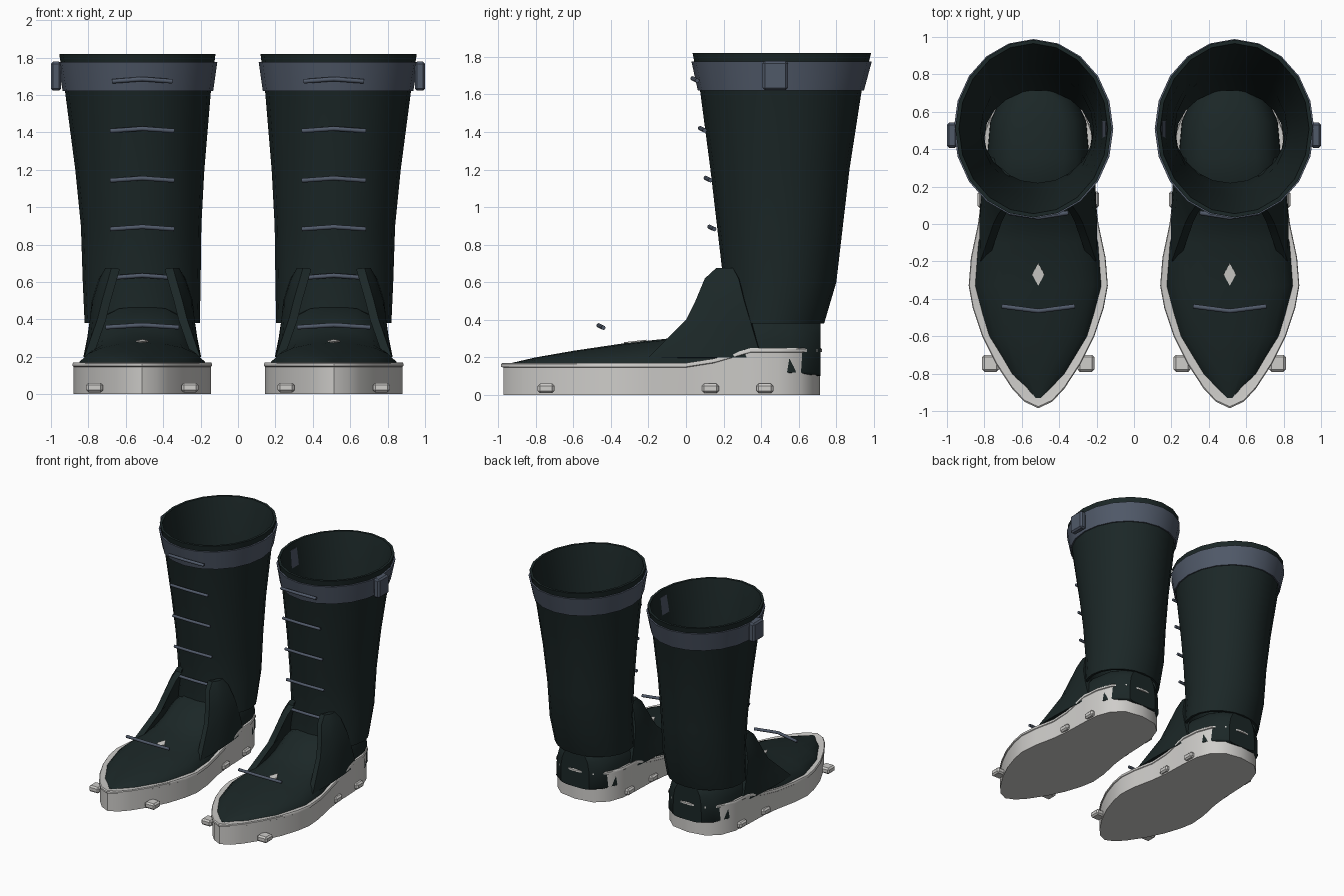
import bpy
import bmesh
from math import sin, cos, pi, copysign
from mathutils import Matrix, Vector

cube = bpy.data.objects.get("Cube")
if cube:
    bpy.data.objects.remove(cube, do_unlink=True)

CX = 0.512  # centre line of one boot; the other is mirrored


def material(name, rgb):
    m = bpy.data.materials.new(name)
    m.use_nodes = True
    m.diffuse_color = (*rgb, 1)
    m.node_tree.nodes["Principled BSDF"].inputs["Base Color"].default_value = (*rgb, 1)
    return m


LEATHER = material("dark leather", (0.011, 0.02, 0.02))
RUBBER = material("pale rubber", (0.62, 0.61, 0.59))
STRAP = material("slate strap", (0.08, 0.1, 0.14))


def finish(ob, mat, angle=0.6):
    """Colour, shade and mirror a part onto the second boot."""
    ob.data.materials.append(mat)
    if ob.type == "MESH":
        bpy.ops.object.select_all(action="DESELECT")
        ob.select_set(True)
        bpy.context.view_layer.objects.active = ob
        bpy.ops.object.shade_smooth_by_angle(angle=angle)
    ob.modifiers.new("Mirror", "MIRROR").use_mirror_merge = False
    return ob


def mesh_object(name, bm):
    bmesh.ops.recalc_face_normals(bm, faces=bm.faces)
    me = bpy.data.meshes.new(name)
    bm.to_mesh(me)
    bm.free()
    ob = bpy.data.objects.new(name, me)
    bpy.context.collection.objects.link(ob)
    return ob


def loft(name, rings, mat, caps=True, loop=False):
    """Skin closed rings; caps are strips bridging the two halves of a ring."""
    bm = bmesh.new()
    rows = [[bm.verts.new(p) for p in ring] for ring in rings]
    n = len(rows[0])
    pairs = list(zip(rows, rows[1:])) + ([(rows[-1], rows[0])] if loop else [])
    for a, b in pairs:
        for i in range(n):
            j = (i + 1) % n
            bm.faces.new((a[i], a[j], b[j], b[i]))
    for r in (rows[0], rows[-1]) if caps else ():
        for i in range(n // 2):
            ids = dict.fromkeys((i, i + 1, n - i - 1, (n - i) % n))
            if len(ids) > 2:
                bm.faces.new([r[k] for k in ids])
    return finish(mesh_object(name, bm), mat)


def box(name, centre, size, mat, bevel=0.012, tilt=None):
    bm = bmesh.new()
    bmesh.ops.create_cube(bm, size=1)
    bmesh.ops.scale(bm, vec=size, verts=bm.verts)
    if bevel:
        bmesh.ops.bevel(bm, geom=bm.edges[:], offset=bevel, segments=1, affect="EDGES")
    if tilt:
        bmesh.ops.rotate(bm, matrix=tilt, verts=bm.verts)
    bmesh.ops.translate(bm, vec=centre, verts=bm.verts)
    return finish(mesh_object(name, bm), mat, 0.4)


# Shaft rows: height, centre x, centre y, radius x, radius y
SHAFT = [(0.38, 0.512, 0.46, 0.308, 0.275), (0.60, 0.515, 0.50, 0.315, 0.30),
         (0.90, 0.518, 0.50, 0.322, 0.335), (1.20, 0.525, 0.50, 0.345, 0.37),
         (1.62, 0.535, 0.505, 0.39, 0.43), (1.82, 0.538, 0.51, 0.418, 0.475)]


def oval(row, grow=0.0, sides=20):
    z, x, y, rx, ry = row
    return [(x + (rx + grow) * cos(2 * pi * i / sides),
             y + (ry + grow) * sin(2 * pi * i / sides), z) for i in range(sides)]


def shaft_at(z):
    for a, b in zip(SHAFT, SHAFT[1:]):
        if z <= b[0]:
            return Vector(a).lerp(Vector(b), (z - a[0]) / (b[0] - a[0]))


# Shaft: open double-walled tube
loft("shaft", [oval(r) for r in SHAFT] + [oval(r, -0.02) for r in reversed(SHAFT)],
     LEATHER, caps=False, loop=True)

# Cuff band, outer buckle and the inner plate behind the cuff
low, high = shaft_at(1.62), shaft_at(1.775)
loft("cuff", [oval(low, 0.002), oval(low, 0.012), oval(high, 0.015), oval(high, 0.002)],
     STRAP, caps=False, loop=True)
box("buckle", (0.973, 0.475, 1.70), (0.054, 0.135, 0.155), STRAP)
box("inner_plate", (0.155, 0.51, 1.70), (0.012, 0.2, 0.14), STRAP, 0,
    Matrix.Rotation(-0.13, 3, "Y"))

# Sole outline from toe to heel: y, half width
OUTLINE = [(-0.985, 0), (-0.95, 0.075), (-0.88, 0.14), (-0.75, 0.225), (-0.6, 0.30),
           (-0.45, 0.35), (-0.33, 0.372), (-0.18, 0.36), (0, 0.322), (0.15, 0.304),
           (0.35, 0.297), (0.5, 0.285), (0.62, 0.24), (0.7, 0.15), (0.725, 0)]


def sole_top(y):
    t = min(max((y - 0.05) / 0.28, 0), 1)
    return 0.17 + 0.08 * t * t * (3 - 2 * t)


def sole_ring(scale, drop=None):
    loop = OUTLINE + [(y, -w) for y, w in OUTLINE[-2:0:-1]]
    return [(CX + w * scale, -0.13 + (y + 0.13) * scale,
             0.0 if drop is None else sole_top(y) - drop) for y, w in loop]


loft("sole", [sole_ring(0.985), sole_ring(0.985, 0.024), sole_ring(1, 0.02),
              sole_ring(1, 0.006), sole_ring(0.99, 0), sole_ring(0.96, 0.004)], RUBBER)

# Cleats along both edges of the sole
for y, offset in ((-0.745, 0.255), (0.13, 0.28), (0.42, 0.27)):
    for side in (-1, 1):
        box("cleat", (CX + side * offset, y, 0.035), (0.09, 0.09, 0.05), RUBBER)

# Foot sections: y, half width, top height, squareness
FOOT = [(-0.93, 0.035, 0.17, 0.9), (-0.8, 0.165, 0.2, 0.9), (-0.6, 0.28, 0.235, 0.9),
        (-0.33, 0.35, 0.275, 0.9), (-0.1, 0.33, 0.30, 0.9), (0, 0.30, 0.34, 0.85),
        (0.1, 0.287, 0.40, 0.8), (0.2, 0.28, 0.47, 0.7), (0.35, 0.28, 0.47, 0.6),
        (0.55, 0.262, 0.45, 0.6), (0.66, 0.21, 0.42, 0.6), (0.715, 0.13, 0.4, 0.6)]


def foot_ring(y, w, top, p, sides=20):
    ring = []
    for i in range(sides):
        c, s = cos(2 * pi * i / sides), sin(2 * pi * i / sides)
        h = (top - 0.12) * s ** p if s > 0 else 0.02 * s
        ring.append((CX + w * copysign(abs(c) ** p, c), y, 0.12 + h))
    return ring


loft("foot", [foot_ring(*f) for f in FOOT], LEATHER)

# Ankle flaps: height, front y, back y, front offset, back offset
FLAP = [(0.2, -0.2, 0.4, 0.31, 0.285), (0.3, -0.1, 0.37, 0.275, 0.285),
        (0.4, 0, 0.34, 0.24, 0.28), (0.5, 0.05, 0.31, 0.215, 0.27),
        (0.62, 0.1, 0.28, 0.18, 0.23), (0.675, 0.16, 0.25, 0.165, 0.195)]
for side in (-1, 1):
    bm = bmesh.new()
    rows = []
    for z, yf, yb, xf, xb in FLAP:
        row = []
        for t in (0, 0.33, 0.67, 1):
            x = xf + (xb - xf) * t + 0.015 * sin(pi * t)
            row.append(bm.verts.new((CX + side * x, yf + (yb - yf) * t, z)))
        rows.append(row)
    for a, b in zip(rows, rows[1:]):
        for i in range(3):
            bm.faces.new((a[i], a[i + 1], b[i + 1], b[i]))
    # Thicken inward, towards the boot's centre line
    slab = bmesh.ops.extrude_face_region(bm, geom=bm.faces[:])
    bmesh.ops.translate(bm, vec=(-side * 0.045, 0.01, -0.005),
                        verts=[v for v in slab["geom"] if isinstance(v, bmesh.types.BMVert)])
    finish(mesh_object("ankle_flap", bm), LEATHER)

# Laces: slightly bowed bars up the front
for y, z, half in ((-0.455, 0.37, 0.195), (0.18, 0.635, 0.165), (0.135, 0.895, 0.17),
                   (0.115, 1.155, 0.17), (0.085, 1.42, 0.17), (0.045, 1.685, 0.16)):
    cu = bpy.data.curves.new("lace", "CURVE")
    cu.dimensions = "3D"
    cu.bevel_depth = 0.012
    cu.bevel_resolution = 2
    cu.use_fill_caps = True
    sp = cu.splines.new("POLY")
    sp.points.add(4)
    for pt, t in zip(sp.points, (-1, -0.5, 0, 0.5, 1)):
        pt.co = (CX + half * t, y + 0.025 * abs(t) - 0.01, z - 0.012 * abs(t), 1)
    ob = bpy.data.objects.new("lace", cu)
    bpy.context.collection.objects.link(ob)
    finish(ob, STRAP)

# Pale diamond inlay on the instep
bm = bmesh.new()
bmesh.ops.create_cone(bm, cap_ends=True, segments=4, radius1=1, radius2=1, depth=1)
bmesh.ops.scale(bm, vec=(0.033, 0.06, 0.009), verts=bm.verts)
bmesh.ops.rotate(bm, matrix=Matrix.Rotation(0.11, 3, "X"), verts=bm.verts)
bmesh.ops.translate(bm, vec=(CX, -0.27, 0.283), verts=bm.verts)
finish(mesh_object("instep_diamond", bm), RUBBER)
